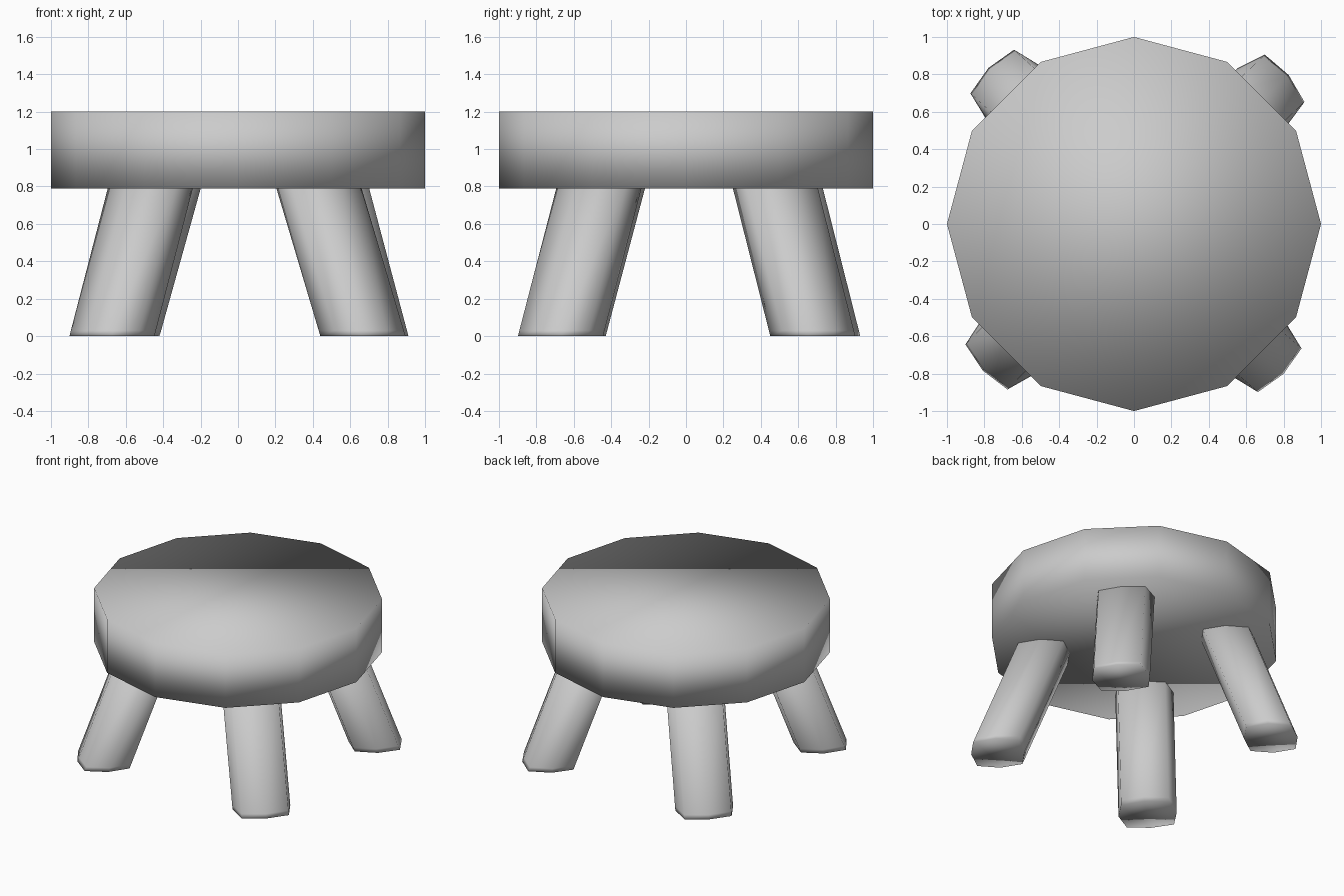
import bpy, bmesh, math
from mathutils import Vector, Matrix

if "Cube" in bpy.data.objects:
    bpy.data.objects.remove(bpy.data.objects["Cube"])

SEAT_BOTTOM, SEAT_TOP = 0.79, 1.2


def finish(name, bm):
    bmesh.ops.recalc_face_normals(bm, faces=bm.faces)
    for f in bm.faces:
        f.smooth = True
    mesh = bpy.data.meshes.new(name)
    bm.to_mesh(mesh)
    bm.free()
    obj = bpy.data.objects.new(name, mesh)
    bpy.context.collection.objects.link(obj)
    return obj


def loft(name, rings):
    """Closed solid through a stack of equal-length rings."""
    bm = bmesh.new()
    loops = [[bm.verts.new(p) for p in ring] for ring in rings]
    n = len(loops[0])
    for low, high in zip(loops, loops[1:]):
        for i in range(n):
            j = (i + 1) % n
            bm.faces.new((low[i], low[j], high[j], high[i]))
    bm.faces.new(loops[0][::-1])
    bm.faces.new(loops[-1])
    return finish(name, bm)


# Seat: twelve-sided thick disc
circle = [(math.cos(i * math.pi / 6), math.sin(i * math.pi / 6)) for i in range(12)]
loft("seat", [[(x, y, z) for x, y in circle] for z in (SEAT_BOTTOM, SEAT_TOP)])

# Legs: rounded-square section (outward, sideways), leaning in towards the seat
SECTION = [(0.185, 0), (0.157, 0.165), (0, 0.203), (-0.157, 0.165),
           (-0.185, 0), (-0.157, -0.165), (0, -0.203), (0.157, -0.165)]


def leg(name, foot, lean, degrees):
    turn = Matrix.Rotation(math.radians(degrees), 2)
    section = [Vector(foot) + turn @ Vector(p) for p in SECTION]
    rings = []
    for z in (0, 0.03, SEAT_BOTTOM + 0.04):
        shift = Vector(lean) * z / SEAT_BOTTOM
        rings.append([(*(p + shift), z) for p in section])
    return loft(name, rings)


leg("front_left_leg", (-0.674, -0.657), (0.205, 0.21), 223)
leg("front_right_leg", (0.668, -0.671), (-0.235, 0.205), 315)
leg("back_left_leg", (-0.647, 0.704), (0.22, -0.2), 135)
leg("back_right_leg", (0.685, 0.678), (-0.21, -0.2), 40)
